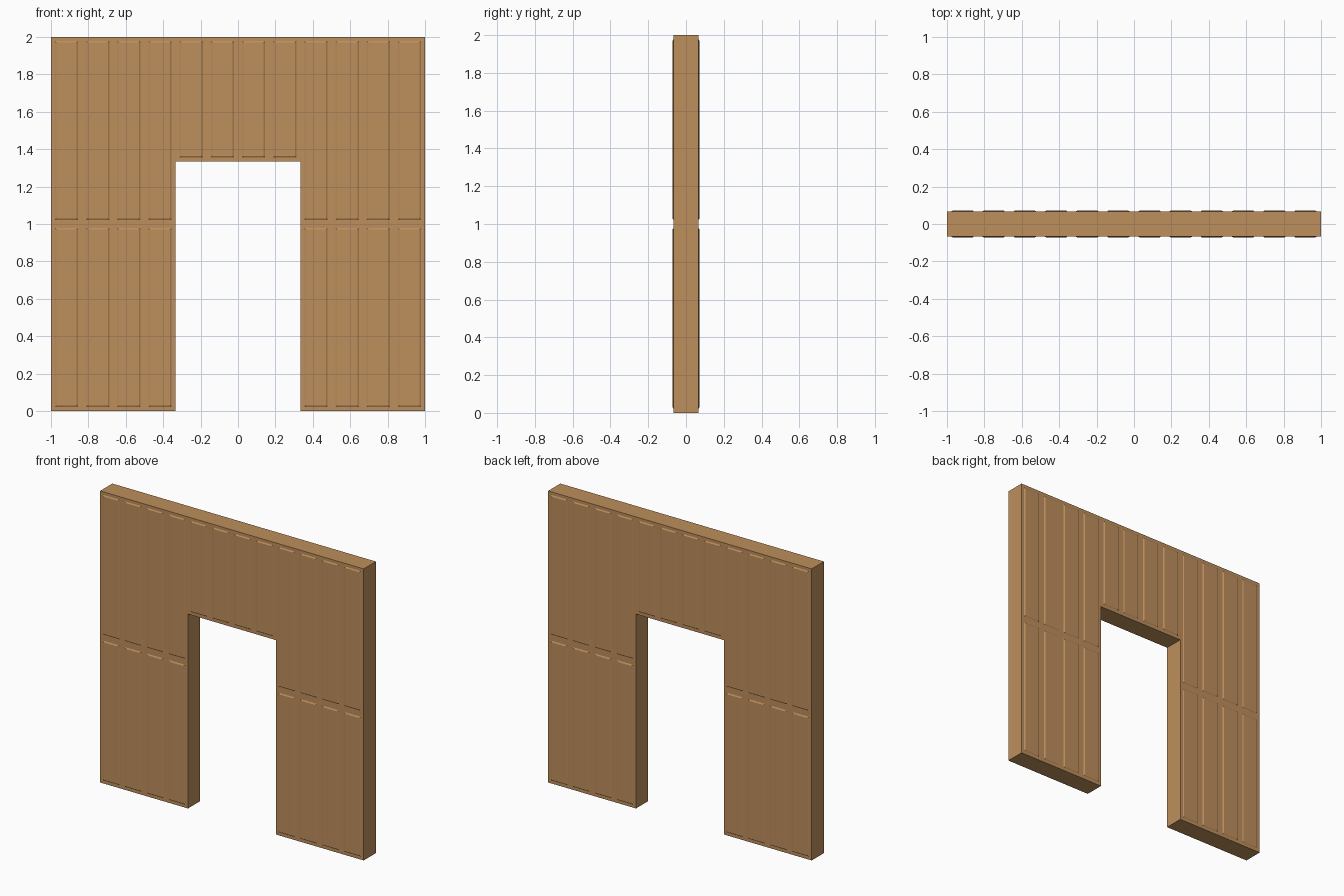
import bpy, bmesh

if "Cube" in bpy.data.objects:
    bpy.data.objects.remove(bpy.data.objects["Cube"])

wood = bpy.data.materials.new("warm_wood")
wood.diffuse_color = (0.515, 0.275, 0.107, 1)
wood.use_nodes = True
wood.node_tree.nodes["Principled BSDF"].inputs["Base Color"].default_value = wood.diffuse_color

HALF = 0.066      # half thickness of the wall
RAISE = 0.005     # height of the raised panels
DOOR = 1 / 3      # half width and scale of the doorway
DOOR_TOP = 4 / 3


def finish(name, bm):
    mesh = bpy.data.meshes.new(name)
    bmesh.ops.recalc_face_normals(bm, faces=bm.faces)
    bm.to_mesh(mesh)
    bm.free()
    mesh.materials.append(wood)
    obj = bpy.data.objects.new(name, mesh)
    bpy.context.collection.objects.link(obj)
    return obj


# Wall: doorway profile extruded through its thickness
bm = bmesh.new()
profile = [(-1, 0), (-DOOR, 0), (-DOOR, DOOR_TOP), (DOOR, DOOR_TOP),
           (DOOR, 0), (1, 0), (1, 2), (-1, 2)]
face = bm.faces.new([bm.verts.new((x, -HALF, z)) for x, z in profile])
ext = bmesh.ops.extrude_face_region(bm, geom=[face])
bmesh.ops.translate(bm, vec=(0, 2 * HALF, 0),
                    verts=[v for v in ext["geom"] if isinstance(v, bmesh.types.BMVert)])
finish("doorway_wall", bm)


# Raised plank with sloped edges, on the front (-1) or back (1)
def plank(bm, x0, x1, z0, z1, side):
    def ring(inset, y):
        return [bm.verts.new((x, side * y, z)) for x, z in
                ((x0 + inset, z0 + inset), (x1 - inset, z0 + inset),
                 (x1 - inset, z1 - inset), (x0 + inset, z1 - inset))]
    base, top = ring(0, HALF), ring(0.008, HALF + RAISE)
    bm.faces.new(top)
    bm.faces.new(base[::-1])
    for i in range(4):
        j = (i + 1) % 4
        bm.faces.new((base[i], base[j], top[j], top[i]))


# Twelve columns of planks; the middle four sit above the doorway
M = 0.021
PITCH = 1 / 6
for side, label in ((-1, "front"), (1, "back")):
    bm = bmesh.new()
    for c in range(12):
        x = -1 + c * PITCH
        rows = [(DOOR_TOP, 2)] if 4 <= c < 8 else [(0, 1), (1, 2)]
        for z0, z1 in rows:
            plank(bm, x + M, x + PITCH - M, z0 + M, z1 - M, side)
    finish(label + "_planks", bm)
